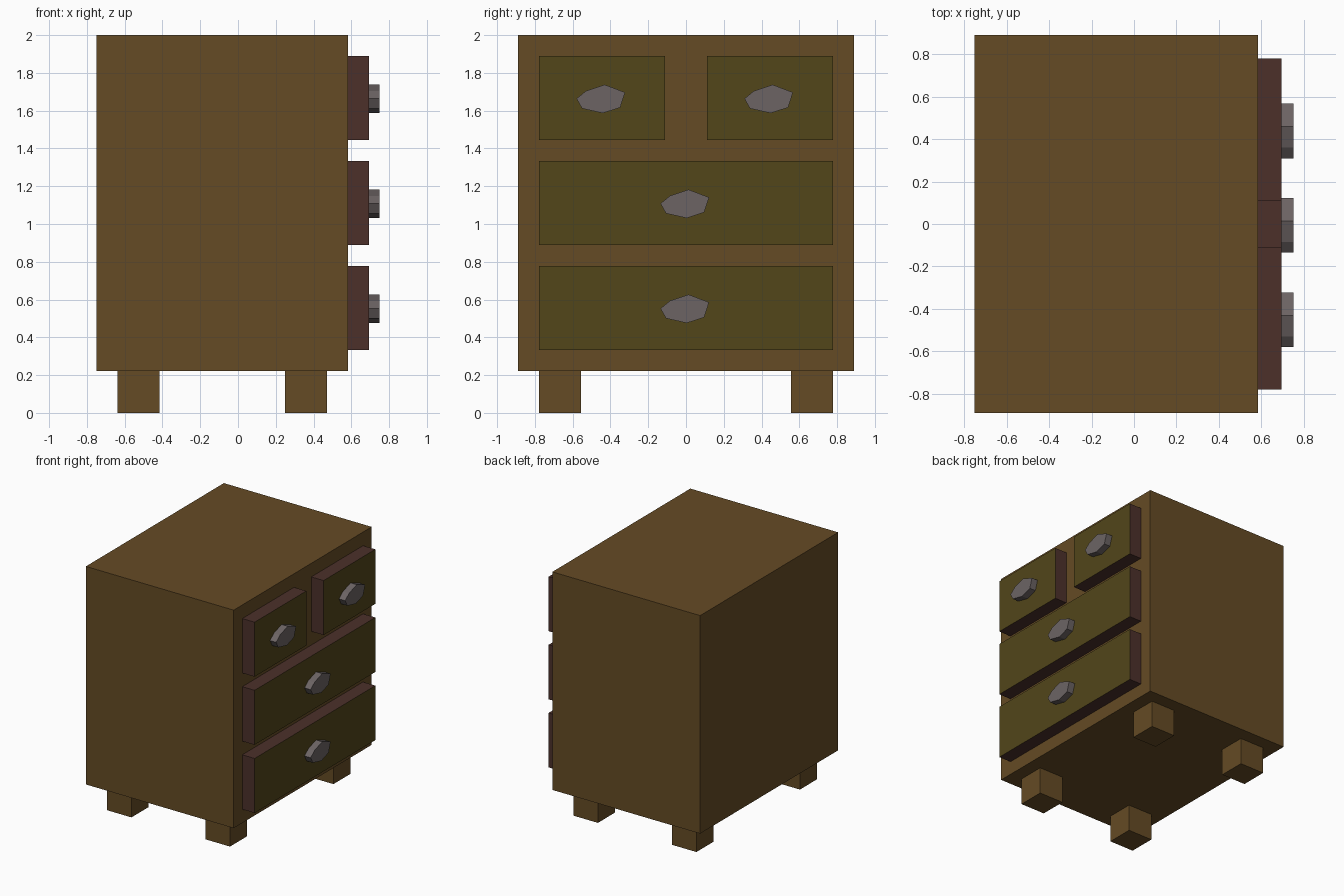
import bpy, bmesh

if "Cube" in bpy.data.objects:
    bpy.data.objects.remove(bpy.data.objects["Cube"])

U = 1 / 9           # modelling unit of the cabinet
CX = -U * 0.75      # centre of the body in x
FACE = CX + 6 * U   # plane of the drawer side of the body


def material(name, rgb):
    mat = bpy.data.materials.new(name)
    mat.diffuse_color = (*rgb, 1)
    mat.use_nodes = True
    mat.node_tree.nodes["Principled BSDF"].inputs["Base Color"].default_value = mat.diffuse_color
    return mat


wood = material("wood", (0.13, 0.07, 0.018))
drawer_edge = material("drawer_edge", (0.072, 0.030, 0.023))
drawer_face = material("drawer_face", (0.084, 0.061, 0.010))
metal = material("metal", (0.150, 0.127, 0.127))


def prism(name, profile, x0, x1, mats):
    """Extrude a (y, z) outline along x; a second material colours the +x face."""
    bm = bmesh.new()
    base = bm.faces.new([bm.verts.new((x0, y, z)) for y, z in profile])
    ext = bmesh.ops.extrude_face_region(bm, geom=[base], use_keep_orig=True)
    moved = [v for v in ext["geom"] if isinstance(v, bmesh.types.BMVert)]
    bmesh.ops.translate(bm, verts=moved, vec=(x1 - x0, 0, 0))
    bmesh.ops.recalc_face_normals(bm, faces=bm.faces)
    for f in bm.faces:
        f.material_index = len(mats) - 1 if f.normal.x > 0.9 else 0
    mesh = bpy.data.meshes.new(name)
    bm.to_mesh(mesh)
    bm.free()
    for m in mats:
        mesh.materials.append(m)
    obj = bpy.data.objects.new(name, mesh)
    bpy.context.collection.objects.link(obj)
    return obj


def box(name, x0, x1, y0, y1, z0, z1, mats):
    return prism(name, [(y0, z0), (y1, z0), (y1, z1), (y0, z1)], x0, x1, mats)


# Cabinet body
box("cabinet_body", CX - 6 * U, FACE, -8 * U, 8 * U, 2 * U, 18 * U, [wood])

# Four square feet
for sx, end in ((-1, "rear"), (1, "drawer_side")):
    for sy, side in ((-1, "near"), (1, "far")):
        x, y = CX + sx * 4 * U, sy * 6 * U
        box(f"{end}_{side}_foot", x - U, x + U, y - U, y + U, 0, 2 * U, [wood])

# Irregular seven-sided knob outline
KNOB = [(-0.135, -0.003), (-0.085, 0.038), (0.014, 0.071), (0.122, 0.030),
        (0.096, -0.050), (0.004, -0.080), (-0.106, -0.055)]

# Drawers with knobs: name, centre y, half width, centre z
drawers = [("bottom", 0, 7, 5), ("middle", 0, 7, 10),
           ("top_near", -4, 3, 15), ("top_far", 4, 3, 15)]
for name, cy, hw, cz in drawers:
    box(f"{name}_drawer", FACE, FACE + U, (cy - hw) * U, (cy + hw) * U,
        (cz - 2) * U, (cz + 2) * U, [drawer_edge, drawer_face])
    prism(f"{name}_knob", [(cy * U + y, cz * U + z) for y, z in KNOB],
          FACE + U, FACE + 1.5 * U, [metal])
